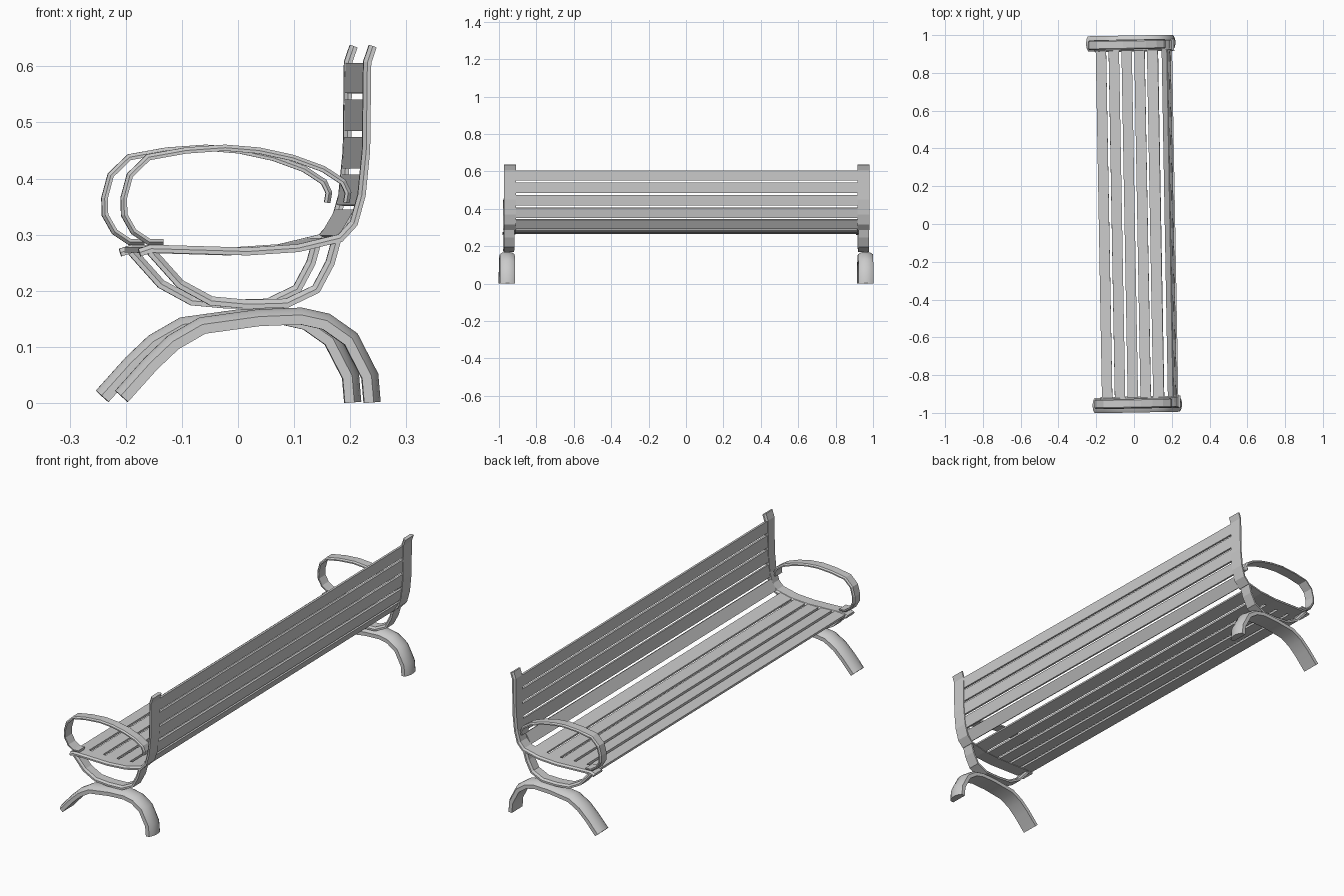
import bpy, bmesh, math
from mathutils import Vector

TURN = 0.018  # the whole bench sits slightly turned about z


def sweep(name, path, section, mirror=False, smooth=False):
    """Sweep a (normal offset, y) section along an x-z path with mitred joints."""
    pts = [Vector(p) for p in path]
    bm = bmesh.new()
    rings = []
    for i, p in enumerate(pts):
        a = (p - pts[i - 1]).normalized() if i else None
        b = (pts[i + 1] - p).normalized() if i < len(pts) - 1 else None
        t = ((a or b) + (b or a)).normalized()
        n = Vector((-t.y, t.x)) / max(t.dot(a or b), 0.6)
        rings.append([bm.verts.new((p.x + n.x * o, y, p.y + n.y * o)) for o, y in section])
    k = len(section)
    for r, s in zip(rings, rings[1:]):
        for j in range(k):
            bm.faces.new((r[j], r[(j + 1) % k], s[(j + 1) % k], s[j]))
    bm.faces.new(rings[0])
    bm.faces.new(rings[-1])
    bmesh.ops.recalc_face_normals(bm, faces=bm.faces)
    me = bpy.data.meshes.new(name)
    bm.to_mesh(me)
    bm.free()
    ob = bpy.data.objects.new(name, me)
    bpy.context.collection.objects.link(ob)
    ob.rotation_euler.z = TURN
    if mirror:
        ob.modifiers.new("both_ends", "MIRROR").use_axis = (False, True, False)
    if smooth:
        bpy.ops.object.select_all(action="DESELECT")
        ob.select_set(True)
        bpy.context.view_layer.objects.active = ob
        bpy.ops.object.shade_smooth_by_angle(angle=math.radians(35))
    return ob


def bar(t, w, yc, bevel=0.008):
    """Flat bar section with chamfered upper edges."""
    h, v = t / 2, w / 2
    return [(-h, yc - v), (-h, yc + v), (0, yc + v), (h, yc + v - bevel),
            (h, yc - v + bevel), (0, yc - v)]


# Arched legs: flat underneath, domed on top
dome = [(-0.015, -0.998), (-0.015, -0.918), (0.002, -0.918), (0.011, -0.932),
        (0.015, -0.95), (0.015, -0.966), (0.011, -0.984), (0.002, -0.998)]
sweep("arched_legs", [(-0.225, 0.012), (-0.173, 0.07), (-0.133, 0.108), (-0.081, 0.138),
                      (0.02, 0.152), (0.095, 0.155), (0.14, 0.145), (0.184, 0.114),
                      (0.218, 0.048), (0.222, 0.001)], dome, True, True)

# Cradle under the seat
sweep("seat_cradle", [(-0.172, 0.27), (-0.12, 0.212), (-0.065, 0.182), (0.0, 0.176),
                      (0.07, 0.178), (0.122, 0.203), (0.147, 0.25), (0.158, 0.29)],
      bar(0.016, 0.056, -0.948), True)

# Continuous seat and back rails
sweep("seat_back_rail", [(-0.193, 0.268), (-0.172, 0.275), (-0.1, 0.273), (0.0, 0.27),
                         (0.09, 0.276), (0.165, 0.294), (0.189, 0.32), (0.203, 0.37),
                         (0.211, 0.45), (0.213, 0.607), (0.223, 0.636)],
      bar(0.014, 0.064, -0.945), True)

# Looped armrests
sweep("armrest", [(-0.15, 0.287), (-0.176, 0.287), (-0.203, 0.305), (-0.22, 0.335),
                  (-0.221, 0.365), (-0.21, 0.406), (-0.177, 0.438), (-0.11, 0.45),
                  (-0.04, 0.455), (0.02, 0.45), (0.08, 0.437), (0.135, 0.417),
                  (0.17, 0.394), (0.179, 0.375), (0.176, 0.357)],
      bar(0.011, 0.05, -0.95, 0.006), True)

# Seat and back slats, given by the two edges of each
slat = [(-0.005, -0.92), (-0.005, 0.92), (0.005, 0.92), (0.005, -0.92)]
seat = [((-0.186, 0.273), (-0.131, 0.275)), ((-0.118, 0.274), (-0.063, 0.272)),
        ((-0.05, 0.271), (0.005, 0.271)), ((0.018, 0.271), (0.073, 0.275)),
        ((0.086, 0.276), (0.143, 0.289))]
back = [((0.167, 0.296), (0.194, 0.342)), ((0.198, 0.352), (0.207, 0.406)),
        ((0.208, 0.418), (0.211, 0.474)), ((0.211, 0.485), (0.212, 0.541)),
        ((0.212, 0.552), (0.213, 0.606))]
for i, edges in enumerate(seat):
    sweep(f"seat_slat_{i + 1}", edges, slat)
for i, edges in enumerate(back):
    sweep(f"back_slat_{i + 1}", edges, slat)
